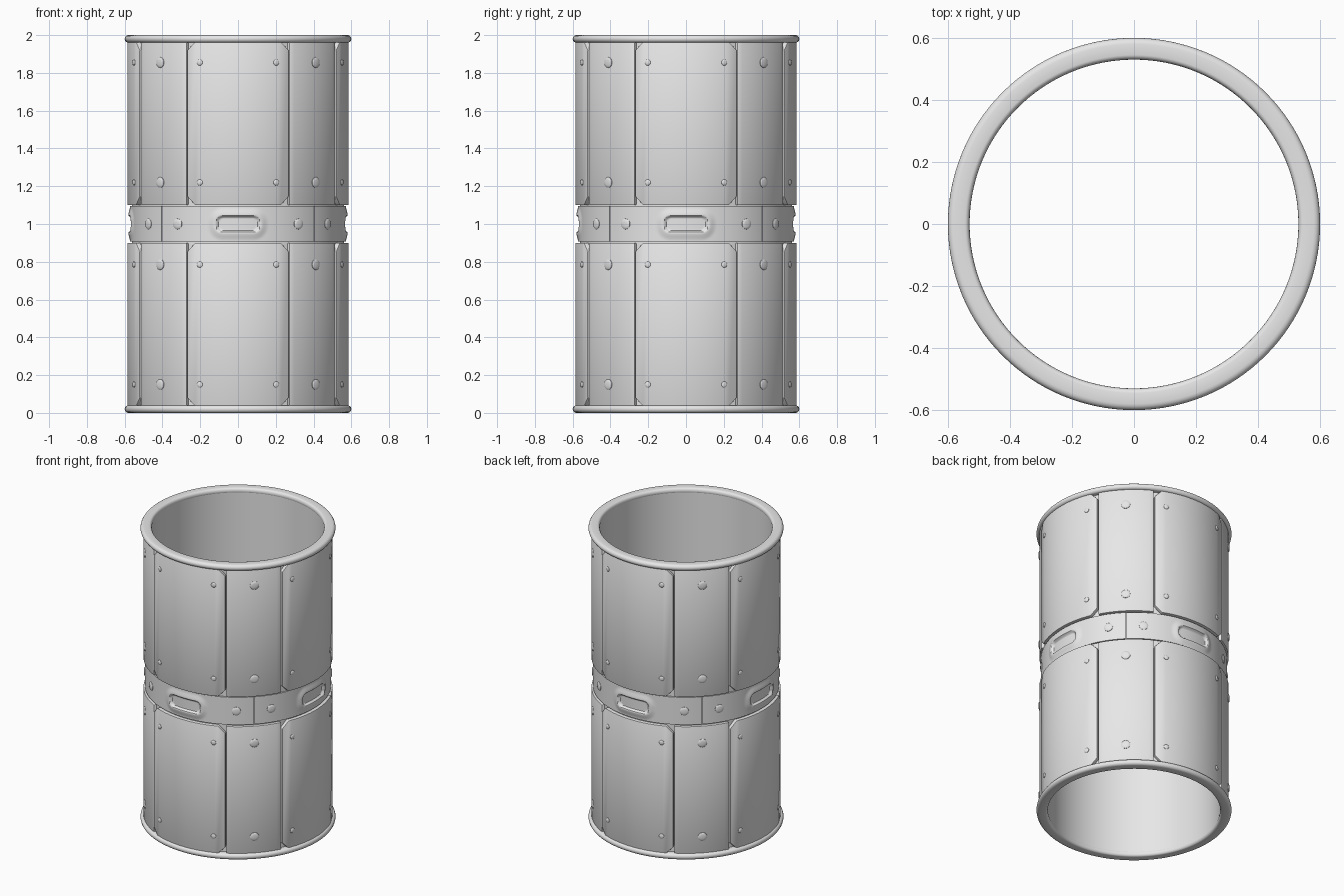
import bpy, bmesh, math
from mathutils import Matrix, Vector

if "Cube" in bpy.data.objects:
    bpy.data.objects.remove(bpy.data.objects["Cube"])

grey = bpy.data.materials.new("grey_metal")
grey.diffuse_color = (0.8, 0.8, 0.8, 1)
grey.use_nodes = True
grey.node_tree.nodes["Principled BSDF"].inputs["Base Color"].default_value = grey.diffuse_color


def polar(r, a, z):
    """Point at angle a from the front (-y)."""
    return Vector((r * math.sin(a), -r * math.cos(a), z))


def mesh_from(bm, name):
    bmesh.ops.recalc_face_normals(bm, faces=bm.faces)
    me = bpy.data.meshes.new(name)
    bm.to_mesh(me)
    bm.free()
    me.materials.append(grey)
    me.shade_smooth()
    me.set_sharp_from_angle(angle=math.radians(35))
    return me


def place(me, name, turn=0, z=0):
    ob = bpy.data.objects.new(name, me)
    ob.rotation_euler.z = turn
    ob.location.z = z
    bpy.context.collection.objects.link(ob)


def lathe(profile, name, steps=128):
    """Closed profile of (radius, z) turned about the axis."""
    bm = bmesh.new()
    rings = [[bm.verts.new(polar(r, math.tau * i / steps, z)) for r, z in profile]
             for i in range(steps)]
    n = len(profile)
    for i in range(steps):
        a, b = rings[i], rings[(i + 1) % steps]
        for j in range(n):
            k = (j + 1) % n
            bm.faces.new((a[j], b[j], b[k], a[k]))
    return mesh_from(bm, name)


def curved_slab(name, half, nu, nv, r_in, r_out, z0, z1, cut=0, bump=None, bevel=0.004):
    """Plate wrapped round the axis, with cut corners and an optional relief."""
    angles = [-half + 2 * half * i / nu for i in range(nu + 1)]
    if cut:
        inner = half - cut / r_out
        angles = [-half] + [-inner + 2 * inner * i / nu for i in range(nu + 1)] + [half]
    bm = bmesh.new()
    cols = []
    for a in angles:
        c = max(0, cut - (half - abs(a)) * r_out) if cut else 0
        zs = [z0 + c + (z1 - z0 - 2 * c) * j / nv for j in range(nv + 1)]
        outer = [bm.verts.new(polar(r_out + (bump(a * r_out, z) if bump else 0), a, z))
                 for z in zs]
        back = [bm.verts.new(polar(r_in, a, z)) for z in (zs[-1], zs[0])]
        cols.append(outer + back)
    n = nv + 3
    for a, b in zip(cols, cols[1:]):
        for j in range(n):
            k = (j + 1) % n
            bm.faces.new((a[j], b[j], b[k], a[k]))
    bm.faces.new(cols[0])
    bm.faces.new(cols[-1])
    bmesh.ops.recalc_face_normals(bm, faces=bm.faces)
    if bevel:
        sharp = [e for e in bm.edges if e.calc_face_angle(0) > 0.7]
        bmesh.ops.bevel(bm, geom=sharp, offset=bevel, segments=2, profile=0.5,
                        affect='EDGES', clamp_overlap=True)
    return mesh_from(bm, name)


def smooth(t):
    t = min(1, max(0, t))
    return t * t * (3 - 2 * t)


def slot_relief(x, z):
    """Oblong dent with a softly swollen lip."""
    qx, qz = abs(x) - 0.08, abs(z - 1.0) - 0.008
    d = math.hypot(max(qx, 0), max(qz, 0)) - 0.038
    if d > 0:
        return 0.009 * (1 - smooth(d / 0.045))
    return 0.009 - 0.016 * smooth(-d / 0.014)


def add_rivet(bm, r, a, z, size, height):
    """Low dome facing outward."""
    out = polar(1, a, 0)
    side, up = Vector((0, 0, 1)).cross(out), Vector((0, 0, 1))
    base = polar(r, a, z)
    rings = []
    for k, h in ((1.0, -0.004), (1.0, 0.25 * height), (0.85, 0.7 * height), (0.5, height)):
        rings.append([bm.verts.new(base + out * h + size * k *
                     (side * math.cos(t) + up * math.sin(t)))
                     for t in (math.tau * i / 20 for i in range(20))])
    for a_ring, b_ring in zip(rings, rings[1:]):
        for i in range(20):
            j = (i + 1) % 20
            bm.faces.new((a_ring[i], a_ring[j], b_ring[j], b_ring[i]))
    bm.faces.new(rings[-1])


# Inner tube
place(lathe([(0.532, 0.02), (0.562, 0.02), (0.562, 1.98), (0.532, 1.98)], "tube"), "tube")

# Rounded end rims
rim_profile = [(0.58 + 0.02 * math.cos(t), 0.02 + 0.02 * math.sin(t))
               for t in (math.radians(-90 + 22.5 * i) for i in range(9))]
rim_profile += [(0.545 + 0.015 * math.cos(t), 0.02 + 0.02 * math.sin(t))
                for t in (math.radians(90 + 22.5 * i) for i in range(9))]
rim = lathe(rim_profile, "end_rim")
place(rim, "bottom_rim")
place(rim, "top_rim", z=1.96)

# Wide and narrow cladding panels, and the middle clamp band
rad = math.radians
wide = curved_slab("wide_panel", rad(27.3), 20, 1, 0.55, 0.586, 0.035, 0.9, cut=0.045)
narrow = curved_slab("narrow_panel", rad(17.1), 12, 1, 0.55, 0.582, 0.035, 0.9)
band = curved_slab("band_segment", rad(44.75), 110, 38, 0.55, 0.572, 0.908, 1.094,
                   bump=slot_relief, bevel=0)
for q in range(4):
    turn = q * math.pi / 2
    for level, z in (("lower", 0), ("upper", 1.065)):
        place(wide, f"{level}_wide_panel_{q + 1}", turn, z)
        place(narrow, f"{level}_narrow_panel_{q + 1}", turn + math.pi / 4, z)
    place(band, f"band_segment_{q + 1}", turn)

# Rivets for one quarter, repeated around
bm = bmesh.new()
for z in (0.15, 0.785, 1.22, 1.855):
    add_rivet(bm, 0.582, rad(45), z, 0.028, 0.007)
    for s in (-1, 1):
        add_rivet(bm, 0.586, s * rad(20.2), z, 0.016, 0.006)
for s in (-1, 1):
    add_rivet(bm, 0.572, s * rad(34), 1.0, 0.028, 0.007)
rivets = mesh_from(bm, "rivets")
for q in range(4):
    place(rivets, f"rivets_{q + 1}", q * math.pi / 2)
